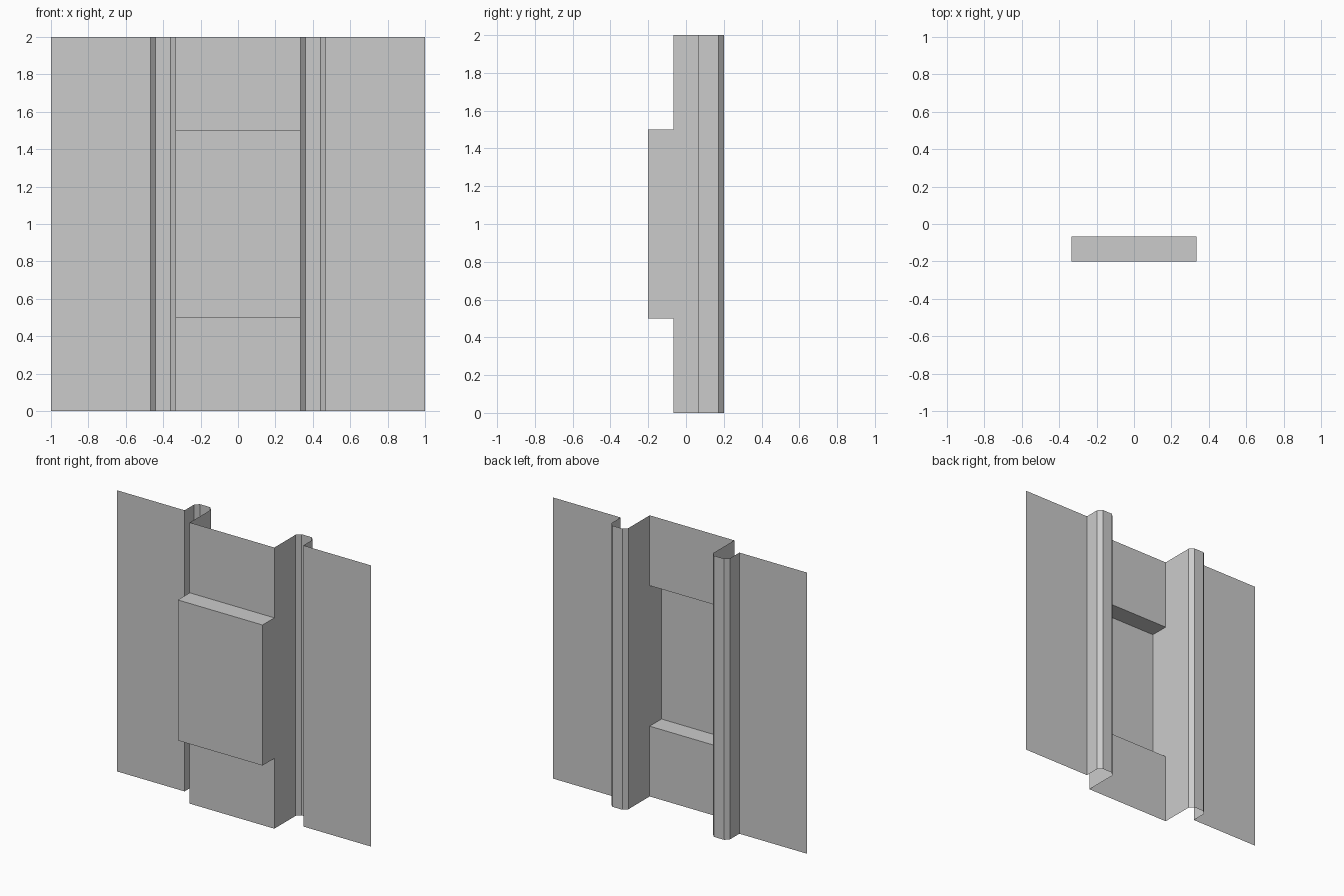
import bpy
import bmesh
from mathutils import Vector

if "Cube" in bpy.data.objects:
    bpy.data.objects.remove(bpy.data.objects["Cube"])

HEIGHT = 2.0
Y_FRONT, Y_PANEL, Y_SIDE, Y_BACK = -0.2, -0.067, 0.067, 0.2
X_IN, X_OUT, CH = 0.333, 0.467, 0.027    # rib walls and chamfer
Z_LOW, Z_HIGH = 0.5, 1.5                 # raised box extent


def sweep(bm, points, offset):
    """Sweep an open profile along an offset as flat quads."""
    near = [bm.verts.new(p) for p in points]
    far = [bm.verts.new(Vector(p) + Vector(offset)) for p in points]
    for i in range(len(points) - 1):
        bm.faces.new((near[i], near[i + 1], far[i + 1], far[i]))


def make_sheet(name, sweeps, mirror=False):
    bm = bmesh.new()
    for points, offset in sweeps:
        sweep(bm, points, offset)
    mesh = bpy.data.meshes.new(name)
    bm.to_mesh(mesh)
    bm.free()
    ob = bpy.data.objects.new(name, mesh)
    bpy.context.collection.objects.link(ob)
    if mirror:
        ob.modifiers.new("Mirror", 'MIRROR').use_axis[0] = True
    return ob


# Side sheet folded back into a chamfered, open-ended rib
rib = [(X_IN, Y_PANEL, 0), (X_IN, Y_BACK - CH, 0), (X_IN + CH, Y_BACK, 0),
       (X_OUT - CH, Y_BACK, 0), (X_OUT, Y_BACK - CH, 0),
       (X_OUT, Y_SIDE, 0), (1, Y_SIDE, 0)]
make_sheet("side_panel_and_rib", [(rib, (0, 0, HEIGHT))], mirror=True)

# Centre sheet stepping out to a hollow raised box, open at the back
step = [(-X_IN, Y_PANEL, HEIGHT), (-X_IN, Y_PANEL, Z_HIGH),
        (-X_IN, Y_FRONT, Z_HIGH), (-X_IN, Y_FRONT, Z_LOW),
        (-X_IN, Y_PANEL, Z_LOW), (-X_IN, Y_PANEL, 0)]
make_sheet("centre_panel", [(step, (2 * X_IN, 0, 0))])

# End walls of the raised box
end = [(X_IN, Y_FRONT, Z_LOW), (X_IN, Y_PANEL, Z_LOW)]
make_sheet("raised_box_end", [(end, (0, 0, Z_HIGH - Z_LOW))], mirror=True)
